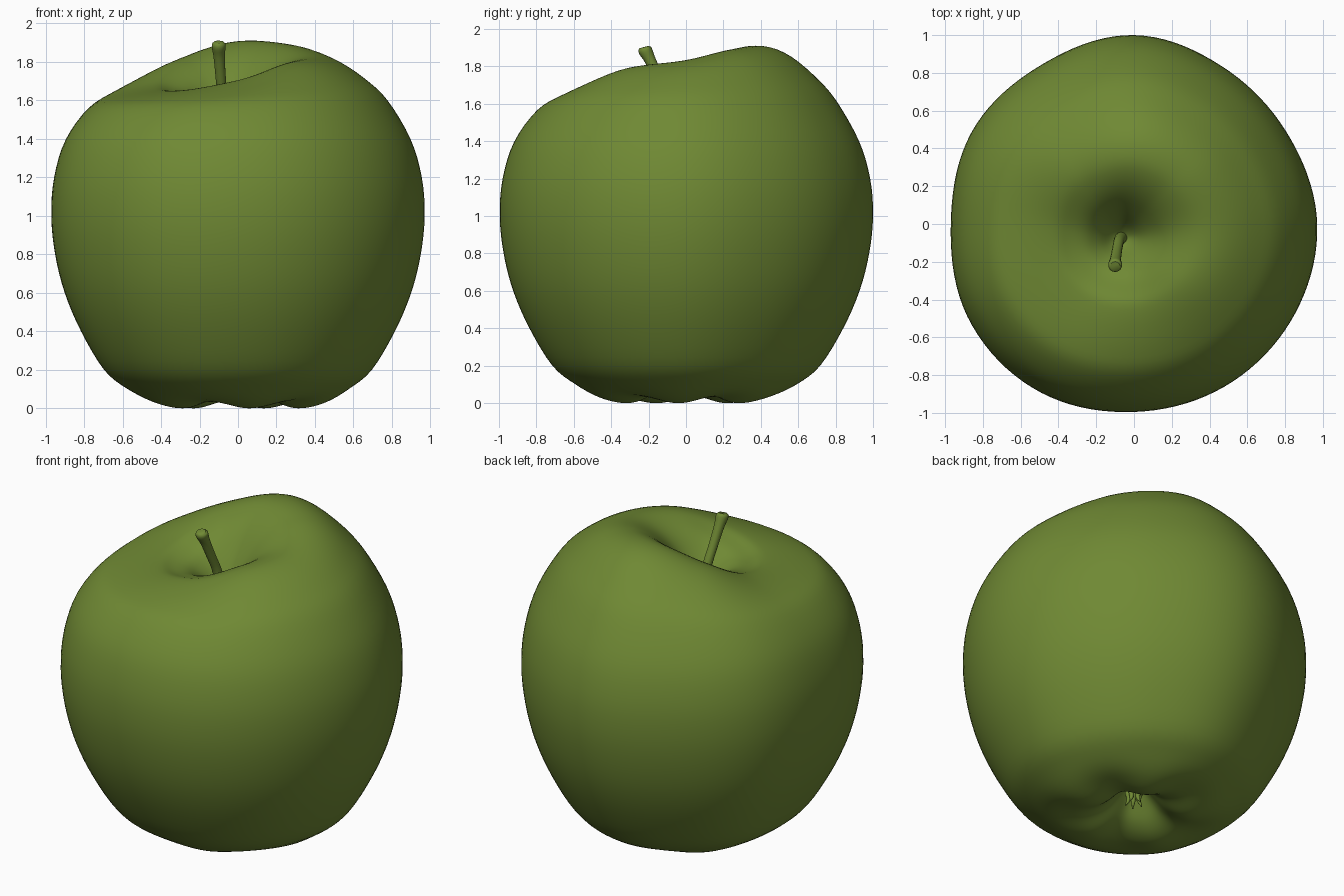
import bpy, bmesh, math
from mathutils import Vector

if "Cube" in bpy.data.objects:
    bpy.data.objects.remove(bpy.data.objects["Cube"])

green = bpy.data.materials.new("apple green")
green.diffuse_color = (0.16, 0.25, 0.034, 1)
green.use_nodes = True
green.node_tree.nodes["Principled BSDF"].inputs["Base Color"].default_value = green.diffuse_color


def smooth(a, b, x):
    t = max(0.0, min(1.0, (x - a) / (b - a)))
    return t * t * (3 - 2 * t)


def catmull(p0, p1, p2, p3, t):
    return 0.5 * (2 * p1 + (p2 - p0) * t + (2 * p0 - 5 * p1 + 4 * p2 - p3) * t * t
                  + (3 * p1 - p0 - 3 * p2 + p3) * t ** 3)


def around(table, ang):
    """Smooth periodic lookup of evenly spaced values round the axis."""
    n = len(table)
    u = (ang / (2 * math.pi)) % 1 * n
    i = int(u)
    return catmull(*[table[(i + k) % n] for k in (-1, 0, 1, 2)], u - i)


def spline(points, sub):
    """Smooth open curve through points."""
    p = [Vector(q) for q in points]
    p = [2 * p[0] - p[1]] + p + [2 * p[-1] - p[-2]]
    out = [catmull(*p[i:i + 4], k / sub) for i in range(len(p) - 3) for k in range(sub)]
    return out + [p[-2]]


def skin(name, rings):
    """Join rings of points into a closed smooth skin."""
    bm = bmesh.new()
    n = len(rings[0])
    vs = [[bm.verts.new(c) for c in ring] for ring in rings]
    for a, b in zip(vs, vs[1:]):
        for j in range(n):
            k = (j + 1) % n
            bm.faces.new((a[j], a[k], b[k], b[j]))
    bm.faces.new(vs[0][::-1])
    bm.faces.new(vs[-1])
    bmesh.ops.recalc_face_normals(bm, faces=bm.faces)
    me = bpy.data.meshes.new(name)
    bm.to_mesh(me)
    bm.free()
    me.materials.append(green)
    ob = bpy.data.objects.new(name, me)
    bpy.context.collection.objects.link(ob)
    bpy.context.view_layer.objects.active = ob
    ob.select_set(True)
    bpy.ops.object.shade_smooth_by_angle(angle=math.radians(50))
    ob.select_set(False)
    return ob


def tube(name, points, sides=14, sub=4):
    """Bent tapering tube; points are (x, y, z, radius)."""
    path = spline(points, sub)
    rings = []
    for i, p in enumerate(path):
        d = (path[min(i + 1, len(path) - 1)] - path[max(i - 1, 0)]).to_3d().normalized()
        u = d.cross(Vector((0.9, 0.4, 0.1))).normalized()
        v = d.cross(u)
        rings.append([p.to_3d() + p[3] * (u * math.cos(a) + v * math.sin(a))
                      for a in (2 * math.pi * j / sides for j in range(sides))])
    return skin(name, rings)


# Apple body: turned profile from bottom hollow to stem hollow
profile = [(0.004, 0.22), (0.05, 0.2), (0.1, 0.14), (0.17, 0.06), (0.25, 0.012), (0.34, 0.0),
           (0.46, 0.03), (0.58, 0.1), (0.70, 0.2), (0.82, 0.4), (0.905, 0.6), (0.955, 0.8),
           (0.975, 1.0), (0.96, 1.2), (0.90, 1.4), (0.78, 1.59), (0.66, 1.69), (0.52, 1.765),
           (0.40, 1.79), (0.30, 1.765), (0.21, 1.71), (0.13, 1.62), (0.06, 1.52), (0.004, 1.47)]
girth = [0.97, 0.943, 0.955, 1.0, 0.975, 0.988, 0.97, 1.01, 1.02, 0.995, 0.985, 0.976]
rim = [0.04, 0.10, 0.115, 0.02, -0.11, -0.14, -0.09, 0.0]
rings = []
for r, z in spline(profile, 4):
    ring = []
    for j in range(112):
        a = 2 * math.pi * j / 112
        rr = r * around(girth, a) / 0.975
        x, y, zz = rr * math.cos(a), rr * math.sin(a), z
        if z > 1:
            # lopsided shoulder and off-centre stem hollow
            zz += around(rim, a) * smooth(0.97, 0.42, r) * smooth(0, 0.36, r)
            shift = 1 - smooth(0.05, 0.6, r)
            x -= 0.06 * shift
            y -= 0.07 * shift
        else:
            # five soft lobes under the apple
            zz += 0.017 * (1 + math.cos(5 * (a - 0.5))) * smooth(0.62, 0.34, r) * smooth(0, 0.3, r)
        ring.append((x, y, zz))
    rings.append(ring)
skin("apple_body", rings)

# Stem, leaning forward with a slightly swollen end
tube("stem", [(-0.065, -0.07, 1.44, 0.034), (-0.08, -0.09, 1.6, 0.028), (-0.09, -0.14, 1.72, 0.027),
              (-0.098, -0.19, 1.83, 0.030), (-0.10, -0.218, 1.885, 0.037), (-0.10, -0.224, 1.903, 0.026)])

# Dried sepals in the bottom hollow
for i in range(5):
    a = 2 * math.pi * i / 5 + 0.4
    c, s = math.cos(a), math.sin(a)
    tube("sepal_%d" % (i + 1), [(0.02 * c, 0.02 * s, 0.23, 0.022), (0.035 * c, 0.035 * s, 0.17, 0.02),
                                (0.03 * c, 0.03 * s, 0.12, 0.013), (0.05 * c, 0.05 * s, 0.08, 0.003)], 8, 3)
